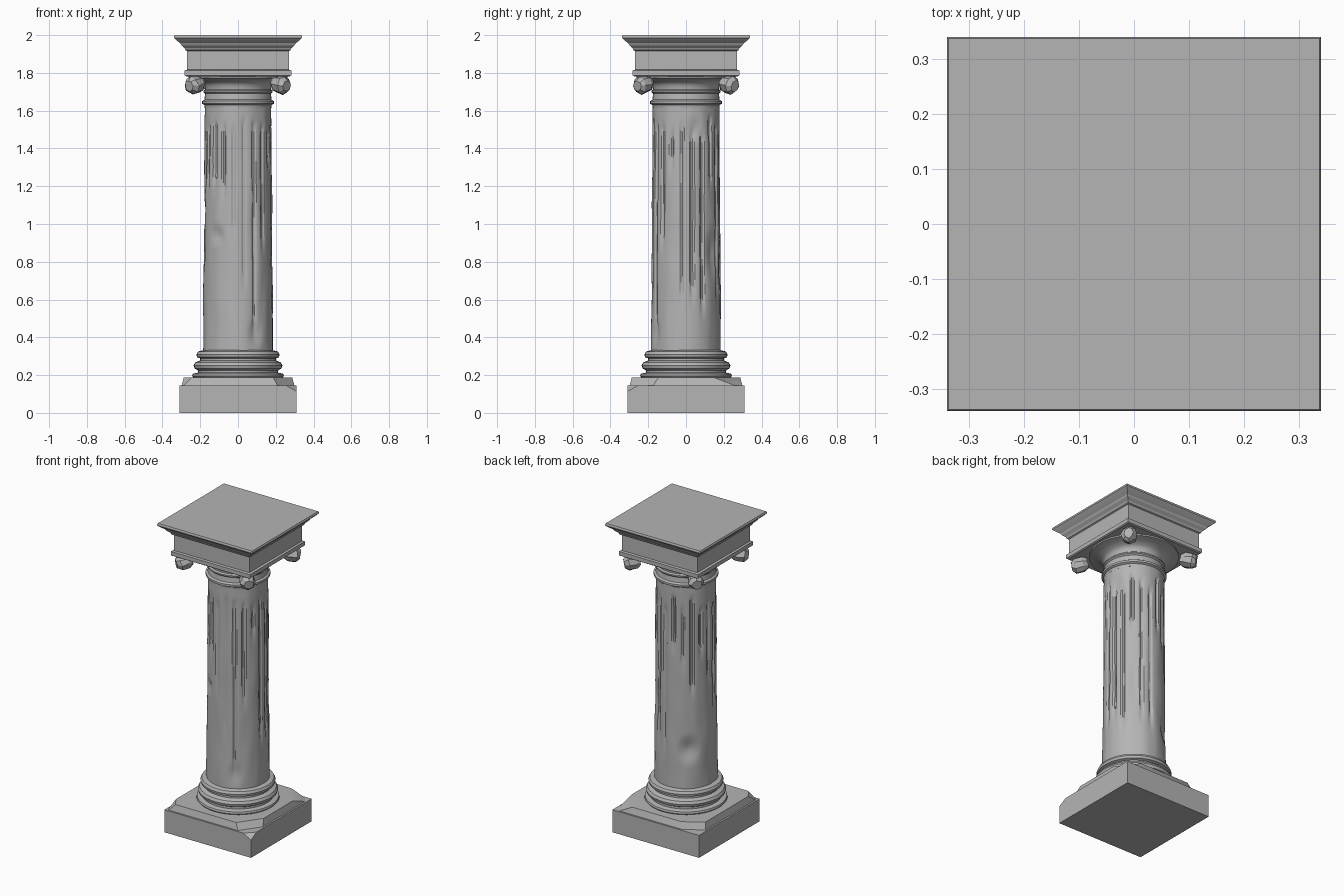
import bpy, bmesh, math, random
from mathutils import Vector, noise

if "Cube" in bpy.data.objects:
    bpy.data.objects.remove(bpy.data.objects["Cube"], do_unlink=True)

random.seed(4)
stone = bpy.data.materials.new("grey stone")
stone.use_nodes = True
grey = (0.46, 0.46, 0.46, 1)
stone.diffuse_color = grey
stone.node_tree.nodes["Principled BSDF"].inputs["Base Color"].default_value = grey


def finish(name, bm, angle=35):
    """Turn a bmesh into a stone object with sharp edges kept."""
    bmesh.ops.recalc_face_normals(bm, faces=bm.faces)
    mesh = bpy.data.meshes.new(name)
    bm.to_mesh(mesh)
    bm.free()
    obj = bpy.data.objects.new(name, mesh)
    bpy.context.collection.objects.link(obj)
    mesh.materials.append(stone)
    bpy.ops.object.select_all(action="DESELECT")
    obj.select_set(True)
    bpy.context.view_layer.objects.active = obj
    bpy.ops.object.shade_smooth_by_angle(angle=math.radians(angle))
    return obj


def loft(profile, sides, radius_at=None):
    """Stack rings of (radius, height); four sides give a square block."""
    bm = bmesh.new()
    square = sides == 4
    rings = []
    for r, z in profile:
        ring = []
        for i in range(sides):
            a = math.tau * (i + 0.5 * square) / sides
            rad = r * math.sqrt(2) if square else r
            if radius_at:
                rad = radius_at(i, a, r, z)
            ring.append(bm.verts.new((rad * math.cos(a), rad * math.sin(a), z)))
        rings.append(ring)
    for low, high in zip(rings, rings[1:]):
        for i in range(sides):
            j = (i + 1) % sides
            bm.faces.new((low[i], low[j], high[j], high[i]))
    bm.faces.new(rings[0][::-1])
    bm.faces.new(rings[-1])
    return bm


def chip(bm, point, normal):
    """Break off everything beyond a plane and cap the cut."""
    geom = bm.verts[:] + bm.edges[:] + bm.faces[:]
    cut = bmesh.ops.bisect_plane(bm, geom=geom, plane_co=point, plane_no=normal,
                                 clear_outer=True)
    edges = [e for e in cut["geom_cut"] if isinstance(e, bmesh.types.BMEdge)]
    bmesh.ops.contextual_create(bm, geom=edges)


# Square plinth with a chipped upper step
bm = loft([(0.31, 0), (0.31, 0.145)], 4)
chip(bm, (0.3, -0.3, 0.125), (0.5, -0.5, 0.9))
finish("plinth", bm)

bm = loft([(0.3, 0.14), (0.287, 0.187)], 4)
chip(bm, (0.24, -0.23, 0.17), (0.7, -0.5, 0.5))
chip(bm, (-0.24, 0.25, 0.17), (-0.5, 0.8, 0.4))
chip(bm, (0.26, 0.25, 0.165), (0.4, 0.3, 0.9))
chip(bm, (-0.27, -0.28, 0.17), (-0.6, -0.4, 0.7))
finish("plinth_step", bm)

# Round base mouldings
finish("base_rings", loft([
    (0.23, 0.18), (0.243, 0.195), (0.24, 0.207), (0.212, 0.213), (0.212, 0.225),
    (0.23, 0.235), (0.235, 0.252), (0.226, 0.268), (0.2, 0.277), (0.2, 0.289),
    (0.217, 0.295), (0.22, 0.31), (0.212, 0.325), (0.185, 0.332)], 40))

# Worn fluted shaft
FLUTES = 20
groove = (0, 0, 0.15, 1, 1, 0.15)
flutes = [(random.uniform(0.35, 1.25), random.uniform(1.48, 1.59),
           random.uniform(0.006, 0.015)) for _ in range(FLUTES)]
# Gouges: angle in degrees, height, half width, half height, depth
gouges = [(232, 0.94, 0.05, 0.05, 0.018), (130, 0.58, 0.07, 0.09, 0.025),
          (50, 0.85, 0.06, 0.14, 0.015), (300, 0.42, 0.05, 0.08, 0.012),
          (15, 1.5, 0.05, 0.07, 0.014), (180, 1.05, 0.04, 0.1, 0.012)]


def worn_radius(i, a, r, z):
    low, high, depth = flutes[i // len(groove)]
    fade = min(1, max(0, (z - low) / 0.12)) * min(1, max(0, (high - z) / 0.03))
    r -= depth * groove[i % len(groove)] * fade
    r += 0.004 * noise.noise(Vector((3 * math.cos(a), 3 * math.sin(a), 4 * z)))
    for angle, height, wide, tall, deep in gouges:
        da = (a - math.radians(angle) + math.pi) % math.tau - math.pi
        d = math.hypot(da * r / wide, (z - height) / tall)
        r -= deep * max(0, 1 - d)
    return r


STEPS = 48
shaft = [(0.185 - 0.009 * k / STEPS, 0.325 + 1.3 * k / STEPS) for k in range(STEPS + 1)]
finish("shaft", loft(shaft, FLUTES * len(groove), worn_radius), 25)

# Neck rings and flaring cushion of the capital
finish("capital_neck", loft([
    (0.176, 1.615), (0.178, 1.63), (0.19, 1.637), (0.19, 1.65), (0.178, 1.658),
    (0.174, 1.69), (0.183, 1.698), (0.183, 1.706), (0.174, 1.713), (0.176, 1.735),
    (0.19, 1.752), (0.225, 1.765), (0.262, 1.773), (0.262, 1.79)], 40))

# Corner scrolls, blunt faceted knobs pointing outward along the diagonals
for y_name, y in (("front", -1), ("back", 1)):
    for x_name, x in (("right", -1), ("left", 1)):
        bm = loft([(0.03, -0.05), (0.044, -0.025), (0.047, 0.02), (0.03, 0.045)], 8)
        for v in bm.verts:
            v.co += Vector([random.uniform(-0.004, 0.004) for _ in range(3)])
        scroll = finish(f"{y_name}_{x_name}_scroll", bm, 20)
        scroll.location = (0.228 * x, 0.228 * y, 1.737)
        scroll.rotation_euler = Vector((x, y, -0.25)).to_track_quat("Z", "Y").to_euler()

# Square block above the scrolls
finish("block_lip", loft([(0.275, 1.782), (0.282, 1.787), (0.282, 1.812), (0.27, 1.817)], 4))
finish("block", loft([(0.27, 1.81), (0.27, 1.925)], 4))

# Flaring cornice with a flat top slab
finish("cornice", loft([
    (0.268, 1.915), (0.278, 1.92), (0.284, 1.932), (0.3, 1.946), (0.306, 1.957),
    (0.328, 1.974), (0.34, 1.986), (0.34, 1.993), (0.337, 2.0)], 4), 20)
